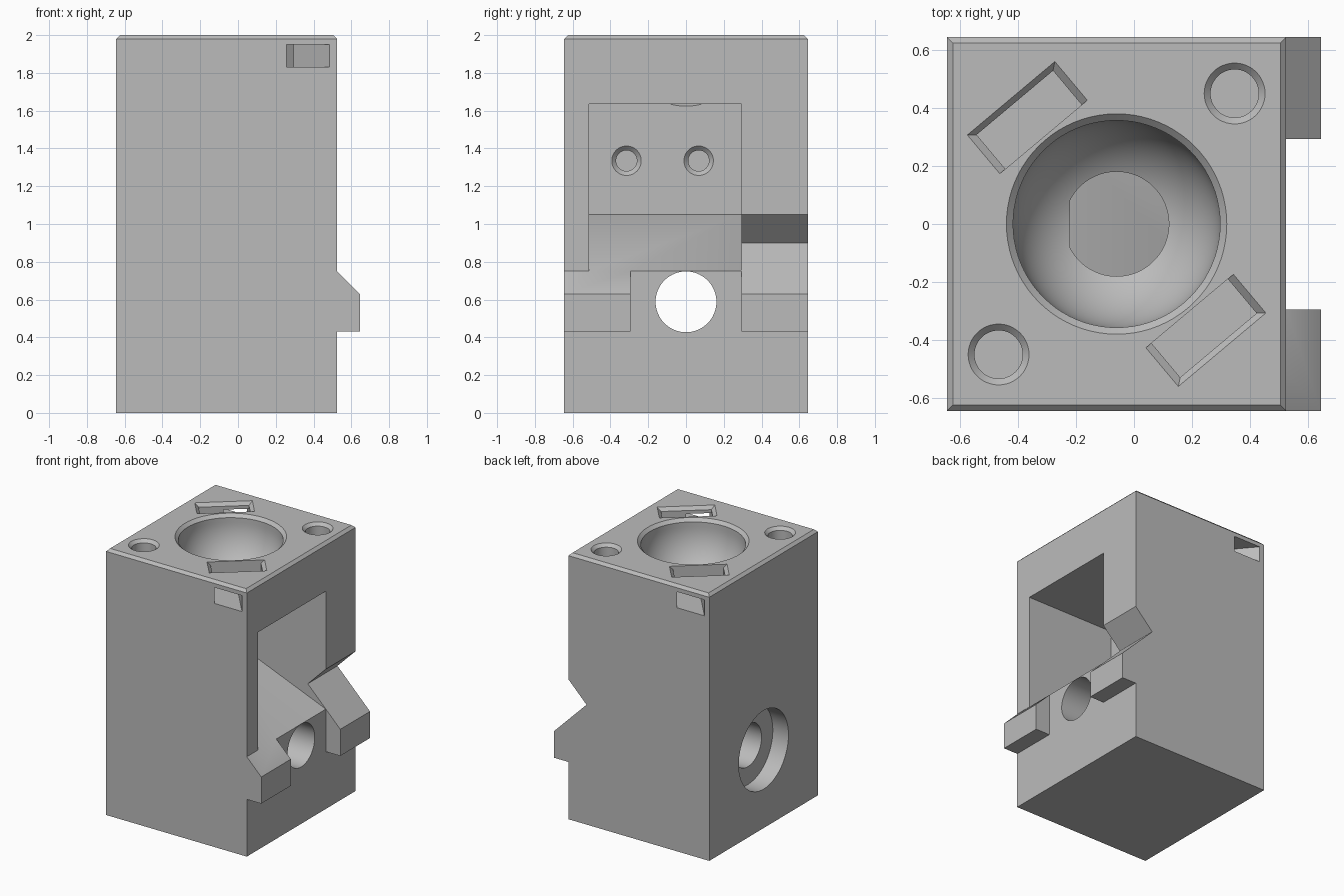
import bpy, bmesh, math

if "Cube" in bpy.data.objects:
    bpy.data.objects.remove(bpy.data.objects["Cube"])

grey = bpy.data.materials.new("plain grey")
grey.use_nodes = True
grey.diffuse_color = (0.5, 0.5, 0.5, 1)
grey.node_tree.nodes["Principled BSDF"].inputs["Base Color"].default_value = (0.5, 0.5, 0.5, 1)

LEFT, RIGHT, HALF, TOP = -0.645, 0.525, 0.645, 2.0
MID = (LEFT + RIGHT) / 2


def loft(name, rings):
    """Closed solid skinned through rings with equal point counts."""
    bm = bmesh.new()
    loops = [[bm.verts.new(p) for p in ring] for ring in rings]
    n = len(loops[0])
    for a, b in zip(loops, loops[1:]):
        for i in range(n):
            j = (i + 1) % n
            bm.faces.new((a[i], a[j], b[j], b[i]))
    bm.faces.new(loops[0])
    bm.faces.new(loops[-1])
    bmesh.ops.recalc_face_normals(bm, faces=bm.faces)
    mesh = bpy.data.meshes.new(name)
    bm.to_mesh(mesh)
    bm.free()
    mesh.materials.append(grey)
    obj = bpy.data.objects.new(name, mesh)
    bpy.context.collection.objects.link(obj)
    return obj


def revolve(name, centre, profile, axis="z", n=64):
    """Round solid from (radius, position along axis) pairs."""
    def point(r, h, t):
        a, b = centre[0] + r * math.cos(t), centre[1] + r * math.sin(t)
        return (a, b, h) if axis == "z" else (h, a, b)
    return loft(name, [[point(r, h, math.tau * i / n) for i in range(n)]
                       for r, h in profile])


def side_prism(name, outline, y0, y1):
    """Outline in x and z, extended along y."""
    return loft(name, [[(x, y, z) for x, z in outline] for y in (y0, y1)])


def turned_block(name, angle, rings):
    """Rings (u0, u1, v0, v1, z); v points out from the bowl axis, u across."""
    c, s = math.cos(angle), math.sin(angle)
    return loft(name, [[(MID + u * c + v * s, u * s - v * c, z)
                        for u, v in ((u0, v0), (u1, v0), (u1, v1), (u0, v1))]
                       for u0, u1, v0, v1, z in rings])


def combine(tool, operation="DIFFERENCE"):
    tool.hide_render = True
    mod = body.modifiers.new(tool.name, "BOOLEAN")
    mod.operation, mod.solver, mod.object = operation, "EXACT", tool
    bpy.context.view_layer.objects.active = body
    bpy.ops.object.modifier_apply(modifier=mod.name)
    bpy.data.objects.remove(tool)


# Block with a small chamfer round the top
def rectangle(inset, z):
    l, r, h = LEFT + inset, RIGHT - inset, HALF - inset
    return [(l, -h, z), (r, -h, z), (r, h, z), (l, h, z)]


body = loft("block_body", [rectangle(0, 0), rectangle(0, 1.98), rectangle(0.02, TOP)])

# Two wedge-topped side tabs
for y0, y1 in ((-HALF, -0.295), (0.293, HALF)):
    combine(side_prism("side_tab", [(0.48, 0.43), (0.645, 0.43), (0.645, 0.63),
                                    (RIGHT, 0.75), (0.48, 0.75)], y0, y1), "UNION")

# Large side pocket with a sloping floor
combine(side_prism("side_pocket", [(-0.22, 1.05), (RIGHT, 0.75), (0.6, 0.76),
                                   (0.6, 1.635), (-0.22, 1.635)], -0.513, 0.293))

# V notch above the rear tab
combine(side_prism("rear_notch", [(0.375, 0.9), (RIGHT, 0.75), (0.54, 0.76),
                                  (0.54, 1.065)], 0.28, 0.7))

# Spherical bowl with a chamfered rim
R, CZ = 0.357, 1.943
bowl = []
for i in range(25):
    t = math.radians(2 + 88 * i / 24)
    bowl.append((R * math.sin(t), CZ - R * math.cos(t)))
bowl += [(R, 1.977), (0.38, TOP), (0.38, 2.05)]
combine(revolve("bowl", (MID, 0), bowl, n=80))

# Round chamfered sockets in two top corners
for x, y in ((0.347, 0.45), (-0.467, -0.45)):
    combine(revolve("corner_socket", (x, y), [(0.083, 1.83), (0.083, 1.978),
                                              (0.105, TOP), (0.105, 2.05)], n=48))

# Slanted top pockets, each with a channel to the nearest wall
for angle in (math.radians(40), math.radians(220)):
    wide, deep = (-0.197, 0.197, 0.392, 0.566), (-0.172, 0.172, 0.392, 0.546)
    combine(turned_block("top_pocket", angle, [deep + (1.83,), deep + (1.975,),
                                               wide + (TOP,), wide + (2.05,)]))
    channel = (-0.172, 0.003, 0.45, 0.95)
    combine(turned_block("pocket_channel", angle, [channel + (1.83,), channel + (1.95,)]))

# Through bore with a wide counterbore on the far wall
combine(revolve("bore", (0, 0.588), [(0.161, -0.7), (0.161, 0.7)], "x"))
combine(revolve("counterbore", (0, 0.588), [(0.295, -0.7), (0.295, LEFT + 0.13)], "x"))

# Countersunk screw holes in the pocket wall
for y in (-0.315, 0.067):
    combine(revolve("screw_hole", (y, 1.335), [(0.055, -0.42), (0.055, -0.243),
                                               (0.078, -0.22), (0.078, -0.15)], "x", 48))

# Smooth the round surfaces, keep edges crisp
bpy.ops.object.select_all(action="DESELECT")
body.select_set(True)
bpy.context.view_layer.objects.active = body
bpy.ops.object.shade_smooth_by_angle(angle=math.radians(25))
